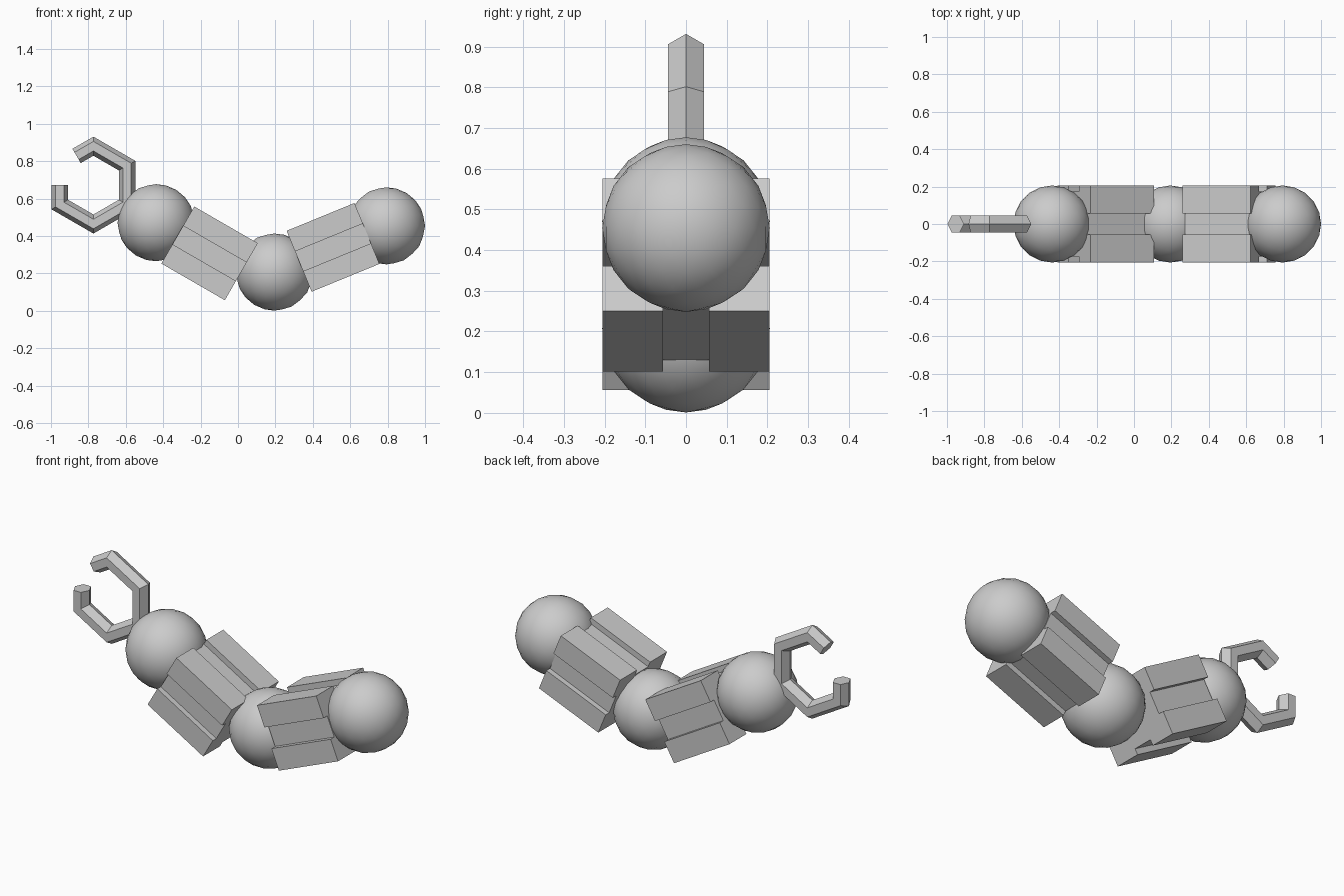
import bpy, bmesh
from math import sin, cos, radians
from mathutils import Vector, Matrix

if "Cube" in bpy.data.objects:
    bpy.data.objects.remove(bpy.data.objects["Cube"])


def sweep(name, rings):
    """Skin a list of equal closed rings and cap both ends."""
    bm = bmesh.new()
    vs = [[bm.verts.new(p) for p in ring] for ring in rings]
    n = len(vs[0])
    for a, b in zip(vs, vs[1:]):
        for i in range(n):
            j = (i + 1) % n
            bm.faces.new((a[i], a[j], b[j], b[i]))
    bm.faces.new(vs[0])
    bm.faces.new(vs[-1])
    bmesh.ops.recalc_face_normals(bm, faces=bm.faces)
    mesh = bpy.data.meshes.new(name)
    bm.to_mesh(mesh)
    bm.free()
    ob = bpy.data.objects.new(name, mesh)
    bpy.context.collection.objects.link(ob)
    return ob


def joint(name, x, z):
    bpy.ops.mesh.primitive_ico_sphere_add(subdivisions=3, radius=0.206, location=(x, 0, z))
    bpy.context.object.name = name
    bpy.ops.object.shade_smooth()


def arm_block(name, x, z, tilt, length=0.392, w=0.205, h=0.176, g=0.057, d=0.031):
    """Bar with a shallow groove down the middle of each long side."""
    quarter = [(w - d, -g), (w - d, g), (w, g), (w, h), (g, h), (g, h - d)]
    half = quarter + [(-g, h - d), (-g, h), (-w, h), (-w, g), (-w + d, g)]
    section = half + [(-w + d, -g), (-w, -g), (-w, -h), (-g, -h), (-g, -h + d),
                      (g, -h + d), (g, -h), (w, -h), (w, -g)]
    rings = [[(u, y, v) for y, v in section] for u in (-length / 2, length / 2)]
    ob = sweep(name, rings)
    ob.matrix_world = Matrix.Translation((x, 0, z)) @ Matrix.Rotation(radians(-tilt), 4, 'Y')


# ball joints
joint("shoulder_ball", 0.794, 0.454)
joint("elbow_ball", 0.195, 0.207)
joint("wrist_ball", -0.438, 0.471)

# grooved arm sections
arm_block("upper_arm", 0.508, 0.339, 22.3)
arm_block("forearm", -0.152, 0.307, -30)

# open six-sided gripper ring with a hexagonal section, cut at two edge midpoints
centre, R, r = Vector((-0.773, 0, 0.672)), 0.208, 0.051
rings = []
for ang in (180, 210, 270, 330, 390, 450, 480):
    k = cos(radians(30)) if ang in (180, 480) else 1
    t = radians(ang)
    ring = []
    for s in range(6):
        m = radians(60 * s)
        rho = (R + r * cos(m)) * k
        ring.append(centre + Vector((rho * cos(t), r * sin(m), rho * sin(t))))
    rings.append(ring)
sweep("gripper_claw", rings)
